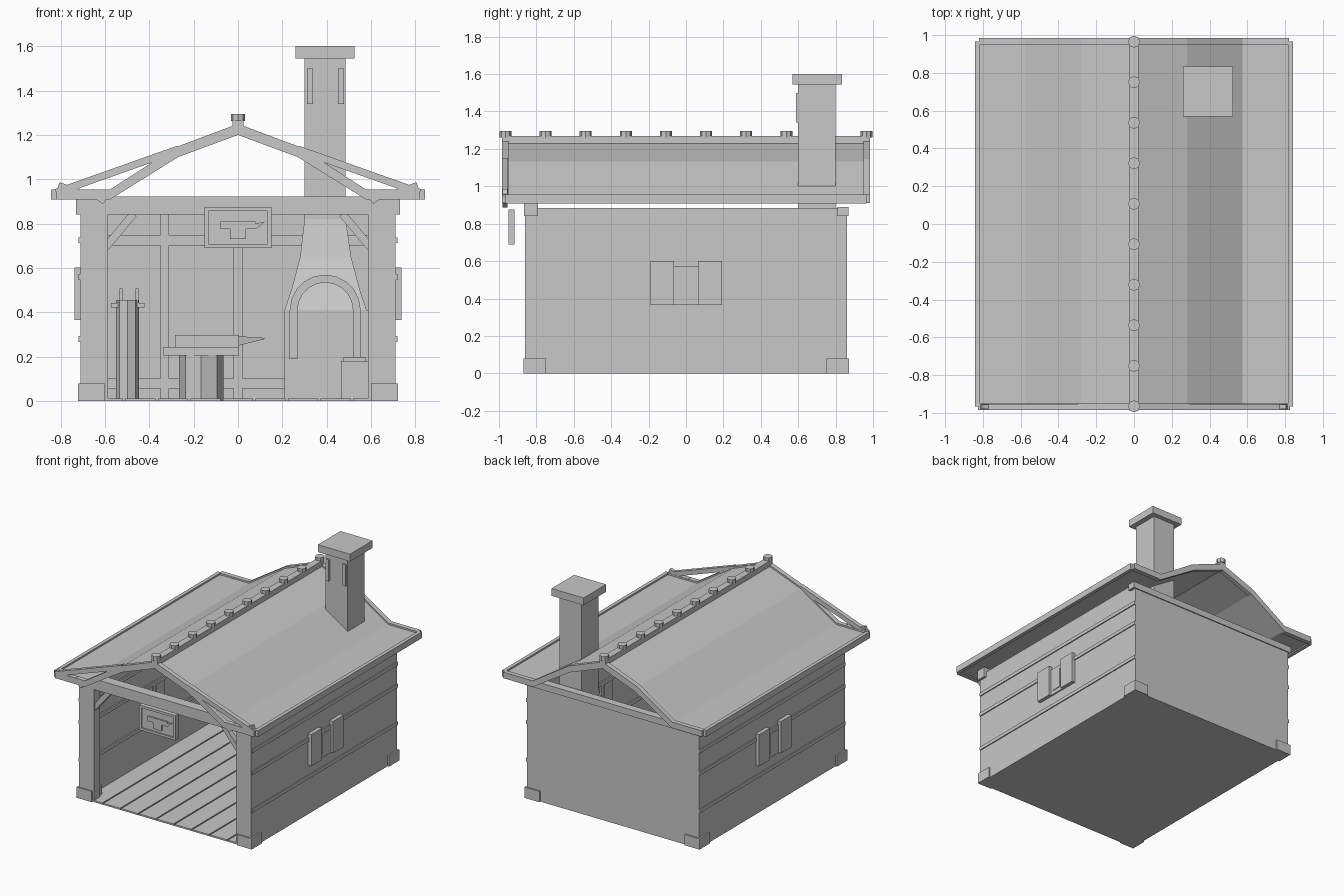
import bpy, bmesh, math
from mathutils import Vector

GREY = bpy.data.materials.new("plain_grey")
GREY.diffuse_color = (0.58, 0.58, 0.58, 1)


def finish(name, bm):
    bmesh.ops.recalc_face_normals(bm, faces=bm.faces)
    me = bpy.data.meshes.new(name)
    bm.to_mesh(me)
    bm.free()
    me.materials.append(GREY)
    ob = bpy.data.objects.new(name, me)
    bpy.context.collection.objects.link(ob)
    return ob


def loft(name, rings):
    """Join closed rings of points and cap both ends."""
    bm = bmesh.new()
    vs = [[bm.verts.new(p) for p in r] for r in rings]
    n = len(vs[0])
    for a, b in zip(vs, vs[1:]):
        for i in range(n):
            bm.faces.new((a[i], a[(i + 1) % n], b[(i + 1) % n], b[i]))
    bm.faces.new(vs[0])
    bm.faces.new(vs[-1])
    return finish(name, bm)


def box(name, x0, x1, y0, y1, z0, z1):
    return loft(name, [[(x0, y0, z), (x1, y0, z), (x1, y1, z), (x0, y1, z)] for z in (z0, z1)])


def profile(name, pts, y0, y1):
    """Extrude an x-z outline along y."""
    return loft(name, [[(x, y, z) for x, z in pts] for y in (y0, y1)])


def bar(name, p, q, t, y0, y1):
    """Straight timber between two x-z points."""
    p, q = Vector(p), Vector(q)
    d = (q - p).normalized()
    n = Vector((-d.y, d.x)) * t / 2
    return profile(name, [p + n, q + n, q - n, p - n], y0, y1)


def cylinder(name, x, y, z0, z1, r, n=10):
    ring = [(x + r * math.cos(2 * math.pi * i / n), y + r * math.sin(2 * math.pi * i / n)) for i in range(n)]
    return loft(name, [[(a, b, z) for a, b in ring] for z in (z0, z1)])


# floor of planks
box("floor_base", -0.71, 0.71, -0.86, 0.86, 0, 0.004)
W = 1.32 / 9
for i in range(9):
    x = -0.66 + i * W
    box("floor_plank", x + 0.005, x + W - 0.005, -0.86, 0.82, 0.003, 0.012)

# walls, posts, windows: same on both sides
for s, side in ((-1, "left"), (1, "right")):
    box(side + "_wall", s * 0.66, s * 0.71, -0.80, 0.86, 0, 0.84)
    box(side + "_top_beam", s * 0.65, s * 0.71, -0.80, 0.82, 0.84, 0.885)
    box(side + "_front_post", s * 0.585, s * 0.71, -0.86, -0.79, 0, 0.85)
    box(side + "_back_post", s * 0.585, s * 0.70, 0.76, 0.82, 0, 0.85)
    bar(side + "_brace", (s * 0.60, 0.69), (s * 0.47, 0.845), 0.035, -0.85, -0.81)
    for z in (0.28, 0.56, 0.725):
        box(side + "_wall_batten", s * 0.65, s * 0.718, -0.855, 0.86, z - 0.013, z + 0.013)
    for y in (-0.87, 0.75):
        box(side + "_corner_foot", s * 0.60, s * 0.722, y, y + 0.122, 0, 0.08)
    for y in (-0.19, 0.065):
        box(side + "_shutter", s * 0.70, s * 0.738, y, y + 0.127, 0.365, 0.602)
    box(side + "_window_frame", s * 0.65, s * 0.72, -0.065, 0.068, 0.365, 0.575)
    box(side + "_window_pane", s * 0.645, s * 0.725, -0.04, 0.04, 0.395, 0.545)

box("back_wall", -0.71, 0.71, 0.81, 0.86, 0, 0.85)
box("front_beam", -0.73, 0.73, -0.865, -0.79, 0.842, 0.922)
box("back_beam", -0.73, 0.73, 0.81, 0.868, 0.842, 0.89)
for x in (-0.33, 0.0):
    box("back_wall_stud", x - 0.02, x + 0.02, 0.785, 0.815, 0, 0.845)
for z in (0.08, 0.725):
    box("back_wall_rail", -0.60, 0.60, 0.79, 0.815, z - 0.023, z + 0.023)


# roof: three pitches per side, thin slab with raised barge boards
def roof_outline(drop, bottom, edge):
    top = [(0, 1.25), (0.28, 1.145), (0.575, 0.955), (edge, 0.955)]
    low = [(0, 1.20), (0.27, 1.10), (0.575, 0.91), (edge, 0.91)]
    up = [(x, z - drop) for x, z in top]
    dn = [(x, z + bottom) for x, z in low]
    return ([(-x, z) for x, z in up[:0:-1]] + up + dn[::-1] + [(-x, z) for x, z in dn[1:]])


profile("roof", roof_outline(0.012, 0.008, 0.83), -0.965, 0.965)
for y in (-0.985, 0.95):
    profile("barge_board", roof_outline(0, 0, 0.82), y, y + 0.035)
for s, side in ((-1, "left"), (1, "right")):
    box(side + "_eave_trim", s * 0.815, s * 0.842, -0.965, 0.965, 0.908, 0.955)
    bar(side + "_front_rafter", (s * 0.27, 1.135), (s * 0.82, 0.94), 0.033, -0.985, -0.952)
    bar(side + "_rafter_tip", (s * 0.81, 0.97), (s * 0.68, 0.925), 0.035, -0.98, -0.955)
    bar(side + "_rafter_foot", (s * 0.60, 0.90), (s * 0.66, 0.945), 0.03, -0.98, -0.955)

# ridge pole with round caps
box("ridge_pole", -0.025, 0.025, -0.985, 0.985, 1.21, 1.27)
for i in range(10):
    cylinder("ridge_cap", 0, -0.965 + i * 1.93 / 9, 1.262, 1.295, 0.032, 8)

# chimney and flared hood
box("chimney", 0.30, 0.485, 0.60, 0.80, 0.80, 1.55)
box("chimney_cap", 0.26, 0.525, 0.57, 0.835, 1.545, 1.60)
for x in (0.31, 0.45):
    box("chimney_strip", x, x + 0.027, 0.588, 0.605, 1.34, 1.50)
loft("hood", [[(a, f, z), (b, f, z), (b, 0.80, z), (a, 0.80, z)] for z, a, b, f in
              ((0.41, 0.21, 0.58, 0.48), (0.50, 0.24, 0.55, 0.51), (0.65, 0.28, 0.51, 0.56), (0.82, 0.30, 0.485, 0.60))])

# forge with arched mouth
box("forge", 0.21, 0.585, 0.48, 0.81, 0, 0.41)


def arch(r, cx=0.393, cz=0.41, n=10):
    a = [(cx + r * math.cos(math.pi * i / n), cz + r * math.sin(math.pi * i / n)) for i in range(n + 1)]
    return [(cx + r, 0.19)] + a + [(cx - r, 0.19)]


profile("forge_arch", arch(0.16) + arch(0.125)[::-1], 0.43, 0.50)
box("forge_step", 0.465, 0.585, 0.38, 0.48, 0, 0.18)
box("forge_step_top", 0.475, 0.575, 0.39, 0.48, 0.18, 0.20)

# anvil on its stump
cylinder("anvil_stump", -0.166, 0.60, 0, 0.205, 0.10, 8)
box("anvil_block", -0.335, 0.005, 0.52, 0.68, 0.205, 0.245)
box("anvil_top", -0.285, 0.005, 0.55, 0.65, 0.245, 0.298)
loft("anvil_horn", [[(0.0, 0.56, 0.25), (0.0, 0.64, 0.25), (0.0, 0.64, 0.293), (0.0, 0.56, 0.293)],
                    [(0.12, 0.598, 0.28), (0.12, 0.602, 0.28), (0.12, 0.602, 0.285), (0.12, 0.598, 0.285)]])

# tub with two handles
cylinder("tub", -0.498, 0.72, 0, 0.455, 0.052, 8)
box("tub_rail", -0.572, -0.422, 0.70, 0.74, 0.423, 0.442)
for x in (-0.528, -0.455):
    box("tub_handle", x - 0.007, x + 0.007, 0.70, 0.74, 0.43, 0.508)

# hanging sign with framed board and anvil shape
box("sign_board", -0.14, 0.14, -0.94, -0.925, 0.70, 0.87)
for z in (0.69, 0.858):
    box("sign_frame_rail", -0.15, 0.15, -0.95, -0.916, z, z + 0.018)
for x in (-0.15, 0.132):
    box("sign_frame_side", x, x + 0.018, -0.95, -0.916, 0.69, 0.876)
box("sign_anvil_top", -0.08, 0.08, -0.95, -0.94, 0.775, 0.81)
box("sign_anvil_foot", -0.035, 0.035, -0.95, -0.94, 0.73, 0.775)
profile("sign_anvil_horn", [(0.08, 0.775), (0.122, 0.81), (0.08, 0.80)], -0.95, -0.94)
